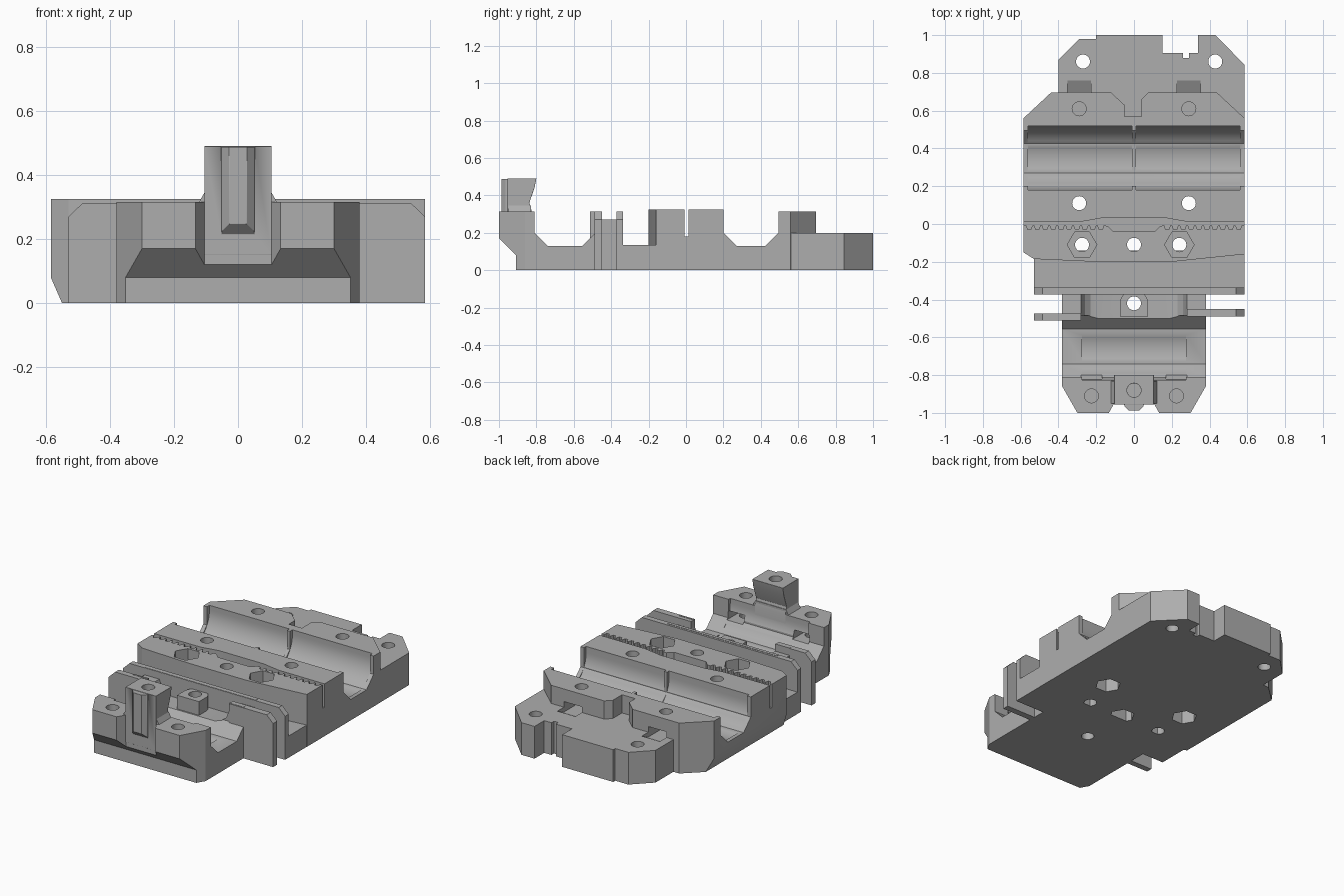
import bpy, bmesh, math
from mathutils import Vector

if "Cube" in bpy.data.objects:
    bpy.data.objects.remove(bpy.data.objects["Cube"])

grey = bpy.data.materials.new("plain grey")
grey.use_nodes = True
grey.diffuse_color = (0.42, 0.42, 0.42, 1)
grey.node_tree.nodes["Principled BSDF"].inputs["Base Color"].default_value = (0.42, 0.42, 0.42, 1)


def prism(name, pts, axis, lo, hi):
    """Extrude a 2D outline along an axis; the outline uses the other two axes in order."""
    def place(p, d):
        return {"x": (d, p[0], p[1]), "y": (p[0], d, p[1]), "z": (p[0], p[1], d)}[axis]
    bm = bmesh.new()
    a = [bm.verts.new(place(p, lo)) for p in pts]
    b = [bm.verts.new(place(p, hi)) for p in pts]
    bm.faces.new(a)
    bm.faces.new(b[::-1])
    n = len(pts)
    for i in range(n):
        bm.faces.new((a[i], b[i], b[(i + 1) % n], a[(i + 1) % n]))
    bmesh.ops.recalc_face_normals(bm, faces=bm.faces)
    me = bpy.data.meshes.new(name)
    bm.to_mesh(me)
    bm.free()
    me.materials.append(grey)
    ob = bpy.data.objects.new(name, me)
    bpy.context.collection.objects.link(ob)
    return ob


def box(name, x0, x1, y0, y1, z0, z1):
    return prism(name, [(x0, y0), (x1, y0), (x1, y1), (x0, y1)], "z", z0, z1)


def drill(x, y, r, z0, z1, sides=28, turn=0.0):
    ring = [(x + r * math.cos(turn + i * math.tau / sides),
             y + r * math.sin(turn + i * math.tau / sides)) for i in range(sides)]
    return prism("drill", ring, "z", z0, z1)


def boolean(ob, tool, op="DIFFERENCE"):
    tool.hide_render = True
    mod = ob.modifiers.new("cut", "BOOLEAN")
    mod.operation, mod.solver, mod.object = op, "EXACT", tool
    bpy.context.view_layer.objects.active = ob
    bpy.ops.object.modifier_apply(modifier=mod.name)
    bpy.data.objects.remove(tool)


def trough(y, r, x0, x1, zc=0.285):
    """Round-bottomed channel with straight upper walls."""
    arc = [(y + r * math.cos(math.pi + i * math.pi / 28),
            zc + r * math.sin(math.pi + i * math.pi / 28)) for i in range(29)]
    return prism("trough", arc + [(y + r, 0.6), (y - r, 0.6)], "x", x0, x1)


def notch(y0, y1):
    """Angular channel running the full width."""
    pts = [(y0, 0.6), (y0, 0.2), (y0 + 0.07, 0.13), (y1 - 0.07, 0.13), (y1, 0.2), (y1, 0.6)]
    return prism("notch", pts, "x", -0.8, 0.8)


# Main carriage with the wide bearing channel
carriage = prism("main_carriage", [
    (-0.585, 0.56), (-0.44, 0.695), (-0.12, 0.695), (-0.05, 0.63), (-0.05, 0.57), (0.04, 0.57),
    (0.04, 0.66), (0.075, 0.695), (0.44, 0.695), (0.585, 0.56), (0.585, -0.16), (0.2, -0.2),
    (-0.2, -0.2), (-0.53, -0.185), (-0.585, -0.15)], "z", 0, 0.325)
boolean(carriage, box("step", -1, 1, 0.35, 1, 0.313, 0.6))
boolean(carriage, notch(0.2, 0.495))
for x0, x1 in ((-0.56, -0.01), (0.01, 0.56)):
    boolean(carriage, trough(0.35, 0.17, x0, x1))
boolean(carriage, prism("edge_cut", [(-0.585, 0.08), (-0.55, 0), (-0.55, -0.1), (-0.7, -0.1),
                                     (-0.7, 0.08)], "y", -0.5, 0.8))

# Toothed belt slot
pitch = 0.042
left_teeth = []
for i in range(10):
    x = -0.57 + i * pitch
    left_teeth += [(x, -0.008), (x + 0.008, -0.03), (x + 0.024, -0.03), (x + 0.032, -0.008)]
front_edge = [(-0.7, -0.008)] + left_teeth + [(-0.14, -0.01), (-0.11, -0.04)]
front_edge += [(-x, y) for x, y in reversed(front_edge)]
back_edge = [(0.7, 0.012), (0.27, 0.014), (0.15, 0.035), (-0.15, 0.035), (-0.27, 0.014), (-0.7, 0.012)]
boolean(carriage, prism("belt_slot", front_edge + back_edge, "z", 0.18, 0.6))

# Screw holes and nut pockets
for x in (-0.275, 0.24):
    boolean(carriage, drill(x, -0.11, 0.037, -0.1, 0.6))
    boolean(carriage, drill(x, -0.11, 0.078, 0.16, 0.6, 6))
for x, y in ((-0.29, 0.11), (0.29, 0.11), (0, -0.11)):
    boolean(carriage, drill(x, y, 0.037, -0.1, 0.6))
    boolean(carriage, drill(x, y, 0.075, -0.1, 0.09, 6))
for s in (-1, 1):
    boolean(carriage, drill(s * 0.29, 0.61, 0.037, 0.15, 0.6))
    boolean(carriage, box("nut_slot", s * 0.29 - 0.062, s * 0.29 + 0.062, 0.57, 0.75, 0.17, 0.235))

# Rear mounting plate
plate = prism("rear_plate", [
    (-0.4, 0.53), (-0.4, 0.87), (-0.29, 0.98), (-0.2, 0.98), (-0.2, 1), (0.15, 1), (0.15, 0.905),
    (0.26, 0.905), (0.26, 0.88), (0.29, 0.88), (0.29, 0.905), (0.34, 0.905), (0.34, 1), (0.43, 1),
    (0.584, 0.845), (0.584, 0.53)], "z", 0, 0.2)
for x in (-0.27, 0.43):
    boolean(plate, drill(x, 0.86, 0.037, -0.1, 0.6))
for s in (-1, 1):
    ramp = [(0.57, 0.17), (0.7, 0.17), (0.78, 0.21), (0.57, 0.21)]
    boolean(plate, prism("nut_ramp", ramp, "x", s * 0.29 - 0.062, s * 0.29 + 0.062))

# Front cradle for the short bearing
cradle = prism("front_cradle", [
    (-0.38, -0.35), (0.38, -0.35), (0.38, -0.86), (0.3, -1), (-0.3, -1), (-0.38, -0.86)], "z", 0, 0.315)
boolean(cradle, notch(-0.81, -0.485))
boolean(cradle, trough(-0.657, 0.17, -0.275, 0.275))
boolean(cradle, prism("under_cut", [(-1.1, 0.27), (-0.91, 0.08), (-0.91, -0.1), (-1.1, -0.1)], "x", -1, 1))
boolean(cradle, prism("post_recess", [(-0.105, -0.95), (0.105, -0.95), (0.15, -1.03), (-0.15, -1.03)],
                      "z", 0.12, 0.6))
# Rounded saddle behind the bearing
saddle = [(-0.28, 0.6), (-0.28, 0.27), (-0.26, 0.22), (-0.23, 0.195), (-0.19, 0.185)]
saddle += [(-x, z) for x, z in reversed(saddle)]
boolean(cradle, prism("saddle", saddle, "y", -0.52, -0.37))
boolean(cradle, box("shoulder_cut", -0.5, 0.5, -0.475, -0.37, 0.27, 0.6))
for s in (-1, 1):
    boolean(cradle, drill(s * 0.225, -0.91, 0.037, 0.15, 0.6))
    boolean(cradle, box("nut_slot", s * 0.225 - 0.055, s * 0.225 + 0.055, -0.96, -0.75, 0.19, 0.24))

# Screw boss in the saddle
boss_ring = [(0.075 * math.cos(i * math.pi / 14), -0.42 + 0.07 * math.sin(i * math.pi / 14))
             for i in range(15)]
boss = prism("saddle_boss", boss_ring + [(-0.075, -0.49), (0.075, -0.49)], "z", 0.15, 0.27)
for ob in (boss, cradle):
    boolean(ob, drill(0, -0.42, 0.037, -0.1, 0.6))

# Shelf and the thin wall in front of it
box("cable_shelf", -0.53, 0.584, -0.345, -0.14, 0, 0.135)
wall = [(-0.53, 0), (-0.53, 0.27), (-0.485, 0.313), (0.54, 0.313), (0.584, 0.27), (0.584, 0)]
prism("thin_wall", wall, "y", -0.372, -0.337)

# Side arms
prism("right_arm", [(-0.53, 0), (-0.53, 0.27), (-0.485, 0.313), (-0.28, 0.313), (-0.28, 0)],
      "y", -0.512, -0.475)
prism("left_arm", [(0.584, 0), (0.584, 0.27), (0.54, 0.313), (0.28, 0.313), (0.28, 0)],
      "y", -0.49, -0.45)

# Front post with its ridge and flared foot
post = prism("front_post", [(-0.955, 0.15), (-0.955, 0.49), (-0.8, 0.49), (-0.81, 0.44), (-0.838, 0.36),
                            (-0.825, 0.315), (-0.825, 0.15)], "x", -0.105, 0.105)
ridge = prism("post_ridge", [(-0.055, -0.94), (-0.05, -0.965), (-0.028, -0.987), (0.028, -0.987),
                             (0.05, -0.965), (0.055, -0.94)], "z", 0.2, 0.488)
boolean(ridge, prism("ridge_cut", [(-1.0, 0.26), (-0.94, 0.2), (-0.94, 0.1), (-1.0, 0.1)], "x", -0.2, 0.2))
boolean(post, ridge, "UNION")
boolean(post, drill(0, -0.88, 0.037, 0.3, 0.6))
foot = prism("post_foot", [(-0.125, 0.31), (-0.105, 0.345), (0.105, 0.345), (0.125, 0.31)],
             "y", -0.95, -0.83)
bev = post.modifiers.new("soft_edges", "BEVEL")
bev.width, bev.segments, bev.limit_method = 0.006, 2, "ANGLE"

# Smooth round surfaces, crisp edges
bpy.ops.object.select_all(action="DESELECT")
for ob in bpy.context.scene.objects:
    if ob.type == "MESH" and grey.name in ob.data.materials:
        ob.select_set(True)
        bpy.context.view_layer.objects.active = ob
bpy.ops.object.shade_smooth_by_angle(angle=math.radians(25))
